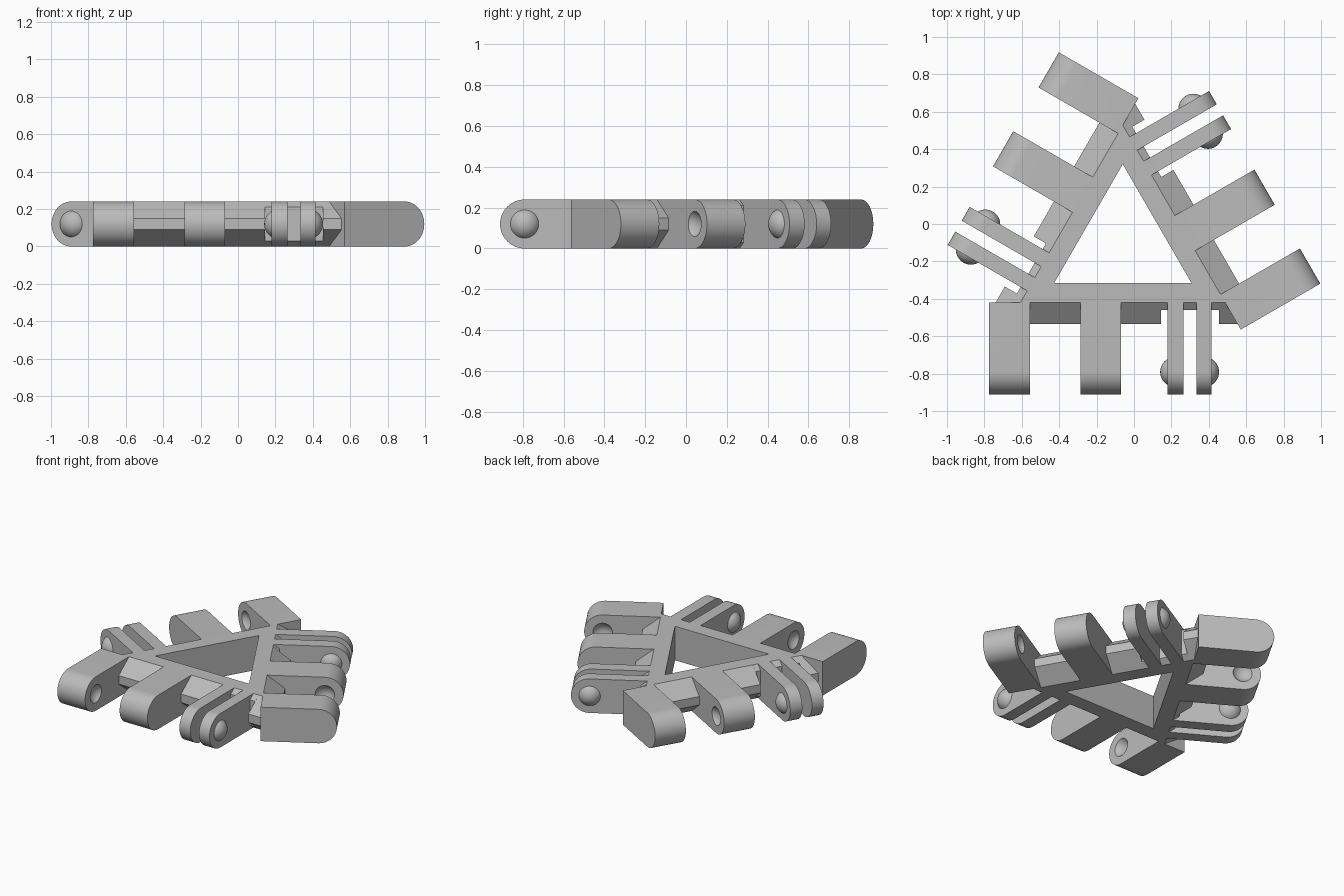
import bpy, bmesh, math
from mathutils import Matrix, Vector

old = bpy.data.objects.get("Cube")
if old:
    bpy.data.objects.remove(old, do_unlink=True)

CENTER = (-0.06, -0.104, 0)   # centre of the triangle
H = 0.24                      # thickness
EDGE = -0.316                 # outer wall of the ring, local y
TIP = -0.807                  # end of arms and fins, local y
PIN = Vector((0, TIP + H / 2, H / 2))
TURN = Matrix.Rotation(math.radians(-120), 4, 'Z')

grey = bpy.data.materials.new("grey_plastic")
grey.use_nodes = True
COLOUR = (0.5, 0.5, 0.5, 1)
grey.diffuse_color = COLOUR
grey.node_tree.nodes["Principled BSDF"].inputs["Base Color"].default_value = COLOUR


def make_object(name, bm):
    bmesh.ops.recalc_face_normals(bm, faces=bm.faces)
    mesh = bpy.data.meshes.new(name)
    bm.to_mesh(mesh)
    bm.free()
    mesh.materials.append(grey)
    obj = bpy.data.objects.new(name, mesh)
    bpy.context.collection.objects.link(obj)
    return obj


def add_prism(bm, profile, x0, x1):
    """Extrude a (y, z) profile along x."""
    face = bm.faces.new([bm.verts.new((x0, y, z)) for y, z in profile])
    out = bmesh.ops.extrude_face_region(bm, geom=[face])
    verts = [v for v in out["geom"] if isinstance(v, bmesh.types.BMVert)]
    bmesh.ops.translate(bm, verts=verts, vec=(x1 - x0, 0, 0))
    # the extrusion keeps the first face as the other cap


def add_ball(bm, x, radius):
    matrix = Matrix.Translation(PIN + Vector((x, 0, 0))) @ Matrix.Rotation(math.pi / 2, 4, 'Y')
    return bmesh.ops.create_uvsphere(bm, u_segments=40, v_segments=24,
                                     radius=radius, matrix=matrix)["verts"]


def clip(bm, point, normal):
    """Remove everything on the normal side of a plane and close the cut."""
    geom = bm.verts[:] + bm.edges[:] + bm.faces[:]
    bmesh.ops.bisect_plane(bm, geom=geom, plane_co=point, plane_no=normal, clear_outer=True)
    bmesh.ops.holes_fill(bm, edges=[e for e in bm.edges if e.is_boundary])


def carve(obj, cutters):
    """Subtract the cutters for good, then drop them."""
    for c in cutters:
        c.hide_render = True
        mod = obj.modifiers.new("carve", 'BOOLEAN')
        mod.operation, mod.solver, mod.object = 'DIFFERENCE', 'EXACT', c
    bpy.context.view_layer.update()
    result = bpy.data.meshes.new_from_object(obj.evaluated_get(bpy.context.evaluated_depsgraph_get()))
    obj.modifiers.clear()
    obj.data = result
    for c in cutters:
        bpy.data.objects.remove(c, do_unlink=True)


def socket_cutter(x):
    bm = bmesh.new()
    add_ball(bm, x, 0.077)
    return make_object("socket_cutter", bm)


# Rounded hinge profile shared by arms and fins
STEPS = 28
hinge = [(EDGE, 0), (EDGE, H)]
for i in range(STEPS + 1):
    a = math.pi * (0.5 + i / STEPS)
    hinge.append((PIN.y + H / 2 * math.cos(a), H / 2 + H / 2 * math.sin(a)))

# Ridge profiles: full depth, and shallow beside the fins
ridge = [(EDGE, 0), (EDGE, H), (-0.431, 0.15), (-0.431, 0.09)]
ridge_cut = [(EDGE, 0), (EDGE, H), (-0.356, 0.21), (-0.356, 0.03)]

# Triangular ring
bm = bmesh.new()
loops = []
for inradius in (-EDGE, 0.212):
    for z in (0, H):
        loops.append([bm.verts.new((2 * inradius * math.cos(math.radians(90 + 120 * k)),
                                    2 * inradius * math.sin(math.radians(90 + 120 * k)), z))
                      for k in range(3)])
for a, b in ((0, 1), (1, 3), (3, 2), (2, 0)):
    for k in range(3):
        n = (k + 1) % 3
        bm.faces.new((loops[a][k], loops[a][n], loops[b][n], loops[b][k]))
ring = make_object("triangle_ring", bm)
ring.location = CENTER

parts = []

# Corner arm: socket on its inner side, root relieved for the neighbouring ridge
bm = bmesh.new()
add_prism(bm, hinge, -0.714, -0.497)
corner_arm = make_object("corner_arm", bm)
bm = bmesh.new()
add_prism(bm, [(EDGE, -0.1), (EDGE, 0.4), (-0.7, 0.4), (-0.7, -0.1)], 0.2, 0.725)
bm.transform(TURN)
carve(corner_arm, [make_object("root_cutter", bm), socket_cutter(-0.452)])
parts.append(corner_arm)

# Middle arm: socket facing the corner arm
bm = bmesh.new()
add_prism(bm, hinge, -0.227, -0.01)
middle_arm = make_object("middle_arm", bm)
carve(middle_arm, [socket_cutter(-0.272)])
parts.append(middle_arm)

# Pair of thin fins
bm = bmesh.new()
for x0, x1 in ((0.24, 0.325), (0.393, 0.475)):
    add_prism(bm, hinge, x0, x1)
parts.append(make_object("hinge_fins", bm))

# Snap bumps on the outer faces of the fins
for name, face, side in (("left_bump", 0.475, 1), ("right_bump", 0.24, -1)):
    bm = bmesh.new()
    add_ball(bm, face - side * 0.04, 0.08)
    clip(bm, (face - side * 0.005, 0, 0), (-side, 0, 0))
    parts.append(make_object(name, bm))

# Bevelled ridges between the hinges
bm = bmesh.new()
add_prism(bm, ridge, 0.515, 0.725)
arm_side = TURN.inverted()
clip(bm, arm_side @ Vector((-0.714, 0, 0)), arm_side.to_3x3() @ Vector((-1, 0, 0)))
parts.append(make_object("end_ridge", bm))
bm = bmesh.new()
for x0, x1 in ((-0.497, -0.227), (-0.01, 0.205)):
    add_prism(bm, ridge, x0, x1)
for x0, x1 in ((0.205, 0.24), (0.325, 0.393), (0.475, 0.515)):
    add_prism(bm, ridge_cut, x0, x1)
parts.append(make_object("bevel_ridges", bm))

# Smooth the curved faces, keep the edges sharp
bpy.ops.object.select_all(action='DESELECT')
for obj in parts:
    obj.select_set(True)
bpy.context.view_layer.objects.active = parts[0]
bpy.ops.object.shade_smooth_by_angle(angle=math.radians(25))

# Repeat every part on the three sides
for obj in parts:
    base = obj.name
    obj.location = CENTER
    obj.name = base + "_front"
    for side, angle in (("right_back", -120), ("left_back", 120)):
        twin = bpy.data.objects.new(base + "_" + side, obj.data)
        twin.location = CENTER
        twin.rotation_euler.z = math.radians(angle)
        bpy.context.collection.objects.link(twin)
